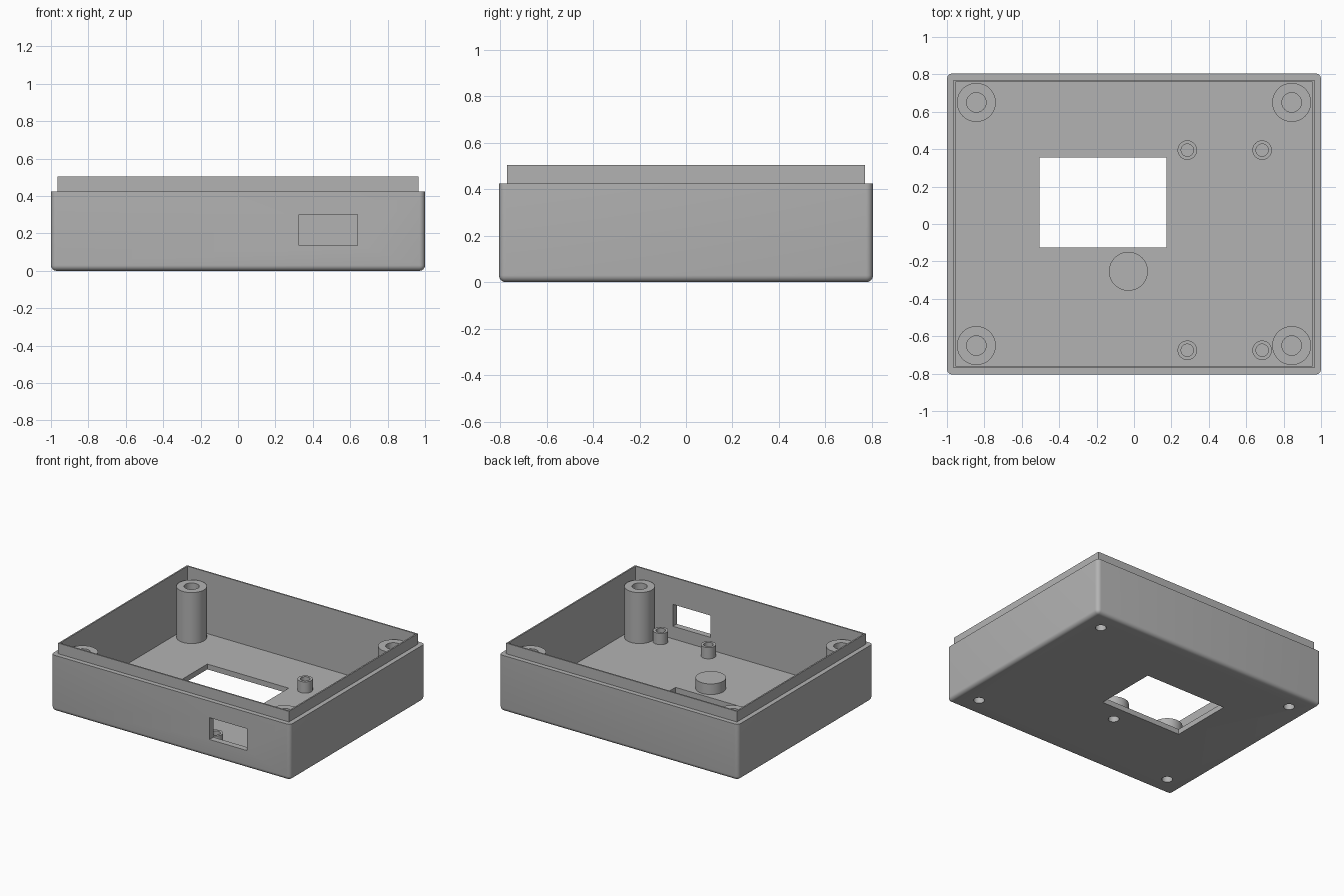
import bpy, bmesh, math
from mathutils import Matrix, Vector

if "Cube" in bpy.data.objects:
    bpy.data.objects.remove(bpy.data.objects["Cube"])

grey = bpy.data.materials.new("light grey plastic")
grey.use_nodes = True
COLOUR = (0.45, 0.45, 0.45, 1)
grey.diffuse_color = COLOUR
grey.node_tree.nodes["Principled BSDF"].inputs["Base Color"].default_value = COLOUR

HALF_X, HALF_Y = 1.0, 0.805
FLOOR, LEDGE, RIM = 0.04, 0.425, 0.505


def add_object(name, bm):
    mesh = bpy.data.meshes.new(name)
    bm.to_mesh(mesh)
    bm.free()
    mesh.materials.append(grey)
    obj = bpy.data.objects.new(name, mesh)
    bpy.context.collection.objects.link(obj)
    return obj


def box(name, low, high, round_radius=0):
    bm = bmesh.new()
    low, high = Vector(low), Vector(high)
    place = Matrix.Translation((low + high) / 2) @ Matrix.Diagonal((*(high - low), 1))
    bmesh.ops.create_cube(bm, size=1, matrix=place)
    if round_radius:
        # every edge but the four on top
        edges = [e for e in bm.edges if min(v.co.z for v in e.verts) < low.z + 0.01]
        bmesh.ops.bevel(bm, geom=edges, offset=round_radius, segments=6,
                        profile=0.5, affect='EDGES')
    return add_object(name, bm)


def cylinder(name, x, y, radius, low, high):
    bm = bmesh.new()
    bmesh.ops.create_cone(bm, cap_ends=True, segments=48, radius1=radius, radius2=radius,
                          depth=high - low, matrix=Matrix.Translation((x, y, (low + high) / 2)))
    return add_object(name, bm)


def combine(target, tool, operation):
    tool.hide_render = True
    mod = target.modifiers.new(operation, 'BOOLEAN')
    mod.operation, mod.object, mod.solver = operation, tool, 'EXACT'
    bpy.context.view_layer.objects.active = target
    bpy.ops.object.modifier_apply(modifier=mod.name)
    bpy.data.objects.remove(tool)


def lathe(name, x, y, strips, segments=48):
    """Turn each (radius, height) strip around a vertical axis."""
    bm = bmesh.new()
    for strip in strips:
        rings = [[bm.verts.new((x + r * math.cos(a), y + r * math.sin(a), z))
                  for a in (math.tau * i / segments for i in range(segments))]
                 for r, z in strip]
        for lower, upper in zip(rings, rings[1:]):
            for i in range(segments):
                j = (i + 1) % segments
                bm.faces.new((lower[i], lower[j], upper[j], upper[i]))
    bmesh.ops.remove_doubles(bm, verts=bm.verts, dist=1e-5)
    return add_object(name, bm)


def smooth(obj):
    bpy.ops.object.select_all(action='DESELECT')
    obj.select_set(True)
    bpy.context.view_layer.objects.active = obj
    bpy.ops.object.shade_smooth_by_angle(angle=math.radians(35))


# Enclosure shell: rounded body, raised thin lip, hollow inside
shell = box("enclosure_shell", (-HALF_X, -HALF_Y, 0), (HALF_X, HALF_Y, LEDGE), 0.03)
combine(shell, box("lip", (-0.965, -0.77, 0.2), (0.965, 0.77, RIM)), 'UNION')
combine(shell, box("cavity", (-0.954, -0.759, FLOOR), (0.954, 0.759, 1)), 'DIFFERENCE')

# Openings in the floor and the front wall
combine(shell, box("floor_window", (-0.505, -0.125, -0.1), (0.175, 0.355, 0.1)), 'DIFFERENCE')
combine(shell, box("port_opening", (0.325, -1, 0.135), (0.64, -0.7, 0.30)), 'DIFFERENCE')

# Round sockets open to the underside, below each post and the boss
SOCKET, SOCKET_TOP = 0.0375, 0.09
posts = {f"{end}_{side}_screw_post": (sx * 0.843, sy * 0.65)
         for end, sy in (("front", -1), ("back", 1))
         for side, sx in (("right", -1), ("left", 1))}
boss = (-0.03, -0.253)
for x, y in [*posts.values(), boss]:
    combine(shell, cylinder("socket", x, y, SOCKET, -0.1, 0.1), 'DIFFERENCE')
smooth(shell)

socket = [(0, SOCKET_TOP), (SOCKET, SOCKET_TOP), (SOCKET, FLOOR)]

# Tall corner posts with blind screw holes
for name, (x, y) in posts.items():
    outside = [(0.104, FLOOR), (0.104, LEDGE), (0.052, LEDGE), (0.052, 0.15), (0, 0.15)]
    smooth(lathe(name, x, y, [outside, socket]))

# Low solid boss beside the floor window
smooth(lathe("round_boss", *boss, [[(0.104, FLOOR), (0.104, 0.12), (0, 0.12)], socket]))

# Small board standoffs
for end, y in (("front", -0.675), ("back", 0.395)):
    for side, x in (("inner", 0.285), ("outer", 0.685)):
        tube = [(0.052, FLOOR), (0.052, 0.125), (0.033, 0.125), (0.033, FLOOR + 0.002),
                (0, FLOOR + 0.002)]
        smooth(lathe(f"{end}_{side}_standoff", x, y, [tube]))
